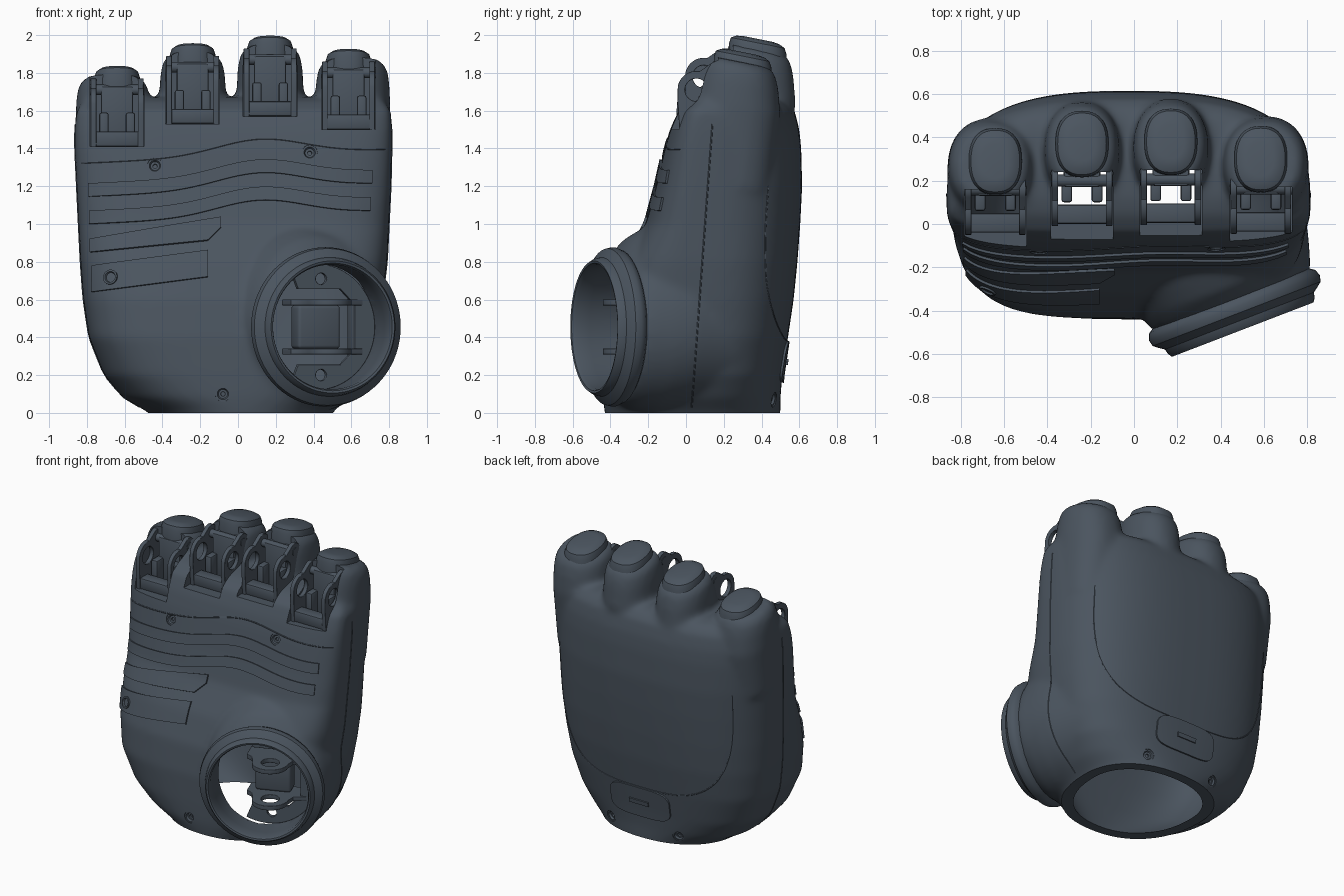
import bpy, bmesh, math
from math import sin, cos, pi, radians, exp
from mathutils import Vector, Matrix
from mathutils.bvhtree import BVHTree

if "Cube" in bpy.data.objects:
    bpy.data.objects.remove(bpy.data.objects["Cube"])

mat = bpy.data.materials.new("slate_plastic")
mat.diffuse_color = (0.07, 0.09, 0.115, 1)
mat.use_nodes = True
mat.node_tree.nodes["Principled BSDF"].inputs["Base Color"].default_value = mat.diffuse_color

def mesh(name, bm):
    bmesh.ops.recalc_face_normals(bm, faces=bm.faces)
    me = bpy.data.meshes.new(name)
    bm.to_mesh(me)
    bm.free()
    me.materials.append(mat)
    o = bpy.data.objects.new(name, me)
    bpy.context.collection.objects.link(o)
    return o

def bake(o):
    dg = bpy.context.evaluated_depsgraph_get()
    me = bpy.data.meshes.new_from_object(o.evaluated_get(dg))
    if o.type == 'MESH':
        o.modifiers.clear()
        o.data = me
        return o
    new = bpy.data.objects.new(o.name, me)
    new.matrix_world = o.matrix_basis.copy()
    bpy.context.collection.objects.link(new)
    bpy.data.objects.remove(o)
    return new

def loft(bm, rings):
    rows = [[bm.verts.new(p) for p in r] for r in rings]
    n = len(rows[0])
    for a, b in zip(rows, rows[1:]):
        for i in range(n):
            bm.faces.new((a[i], a[(i + 1) % n], b[(i + 1) % n], b[i]))
    bm.faces.new(rows[0][::-1])
    bm.faces.new(rows[-1])

def oval(z, x0, x1, y0, y1, ymid=None, n=2.0, nf=None, seg=72, m=Matrix()):
    # superellipse ring; nf is the squareness of the front half
    cx, rx = (x0 + x1) / 2, (x1 - x0) / 2
    cy = (y0 + y1) / 2 if ymid is None else ymid
    pts = []
    for i in range(seg):
        c, s = cos(2 * pi * i / seg), sin(2 * pi * i / seg)
        ry, k = ((y1 - cy), n) if s > 0 else ((cy - y0), nf or n)
        pts.append(m @ Vector((cx + rx * math.copysign(abs(c) ** (2 / k), c),
                               cy + ry * math.copysign(abs(s) ** (2 / k), s), z)))
    return pts

def box(bm, x0, x1, y0, y1, z0, z1, m=Matrix()):
    t = Matrix.Translation(((x0 + x1) / 2, (y0 + y1) / 2, (z0 + z1) / 2))
    s = Matrix.Diagonal((x1 - x0, y1 - y0, z1 - z0, 1))
    bmesh.ops.create_cube(bm, size=1, matrix=m @ t @ s)

def cyl(bm, r, h, m):
    bmesh.ops.create_cone(bm, cap_ends=True, segments=40, radius1=r, radius2=r, depth=h, matrix=m)

def lathe(name, prof, m, n=72):
    # closed profile of (radius, height) pairs turned about local z
    bm = bmesh.new()
    rows = [[bm.verts.new(m @ Vector((r * cos(2 * pi * i / n), r * sin(2 * pi * i / n), d)))
             for i in range(n)] for r, d in prof]
    for a, b in zip(rows, rows[1:] + rows[:1]):
        for i in range(n):
            bm.faces.new((a[i], a[(i + 1) % n], b[(i + 1) % n], b[i]))
    return mesh(name, bm)

def curve(name, loops, dim='2D', cyclic=True):
    cu = bpy.data.curves.new(name, 'CURVE')
    cu.dimensions = dim
    for pts in loops:
        sp = cu.splines.new('POLY')
        sp.points.add(len(pts) - 1)
        for p, q in zip(sp.points, pts):
            p.co = (q[0], q[1], q[2] if dim == '3D' else 0, 1)
        sp.use_cyclic_u = cyclic
    cu.materials.append(mat)
    o = bpy.data.objects.new(name, cu)
    bpy.context.collection.objects.link(o)
    return o

def plate(name, loops, thick, m):
    o = curve(name, loops)
    o.data.fill_mode = 'BOTH'
    o.data.extrude = thick / 2 - 0.004
    o.data.bevel_depth = 0.004
    o.data.offset = -0.004
    o.matrix_basis = m
    return bake(o)

def arc(cx, cy, r, a0, a1, n=14):
    return [(cx + r * cos(radians(a0 + (a1 - a0) * i / n)),
             cy + r * sin(radians(a0 + (a1 - a0) * i / n))) for i in range(n + 1)]

def ring(cx, cy, r):
    return arc(cx, cy, r, 0, 350, 35)

# palm sections: z, xmin, xmax, yfront, yback
PALM = [(-.1, -.40, .45, -.41, .49), (0, -.47, .50, -.43, .50), (.08, -.61, .58, -.44, .50),
        (.2, -.71, .66, -.44, .51), (.4, -.79, .73, -.435, .54), (.6, -.82, .765, -.405, .57),
        (.8, -.835, .79, -.33, .59), (1.0, -.845, .80, -.215, .605), (1.2, -.855, .81, -.16, .615),
        (1.4, -.865, .815, -.115, .61), (1.5, -.865, .815, -.085, .60), (1.6, -.855, .81, -.04, .575),
        (1.65, -.82, .77, .04, .53), (1.67, -.72, .67, .12, .46)]
# fingers: centre x, top z, y shift, outward widening
FINGERS = [(-.64, 1.84, -.08, -.022), (-.24, 1.96, 0, 0), (.17, 2.0, .01, 0), (.585, 1.93, -.07, .022)]
# thumb frame: local z points out of the socket
TA = radians(21)
THUMB = Matrix(((cos(TA), 0, sin(TA), .465), (sin(TA), 0, -cos(TA), -.391),
                (0, 1, 0, .455), (0, 0, 0, 1)))

def palm_rings(inset, zmax):
    return [oval(z, a + inset, b - inset, f + inset, k - inset, .1, min(2.7, 2.2 + 2 * max(z, 0)),
                 min(3.8, 2.2 + 5 * max(z, 0))) for z, a, b, f, k in PALM if z <= zmax]

def tilt(pts, y0):
    # slope a ring down toward the back of the hand
    return [p - Vector((0, 0, .2 * (p.y - y0))) for p in pts]

# palm shell: palm, knuckle columns and thumb stem fused into one skin
bm = bmesh.new()
loft(bm, palm_rings(0, 2))
for x, t, dy, ox in FINGERS:
    w = abs(ox)
    loft(bm, [tilt(oval(z, x + ox - rx - w, x + ox + rx + w, y + dy - ry, y + dy + ry, n=2.2, seg=40), .3 + dy)
              for z, y, rx, ry in ((1.2, .30, .17, .22), (t - .3, .335, .178, .235), (t - .17, .345, .172, .215),
                                   (t - .1, .35, .16, .195), (t - .06, .355, .125, .16))])
loft(bm, [oval(d, -rx, rx, -lo, hi, 0, m=THUMB) for d, rx, lo, hi in
          ((-.55, .46, .45, .5), (-.3, .46, .45, .54), (-.2, .44, .45, .53), (-.1, .41, .43, .475), (-.03, .385, .39, .39))])
palm = mesh("palm_shell", bm)
rm = palm.modifiers.new("fuse", 'REMESH')
rm.mode = 'VOXEL'
rm.voxel_size = 0.018
sm = palm.modifiers.new("soften", 'SMOOTH')
sm.factor, sm.iterations = 0.5, 14
bake(palm)
skin = BVHTree.FromObject(palm, bpy.context.evaluated_depsgraph_get())

def hit(x, z, side=-1, lift=0.0):
    p = skin.ray_cast(Vector((x, 2 * side, z)), Vector((0, -side, 0)))[0]
    return (p or Vector((x, 0, z))) + Vector((0, side * lift, 0))

# cutters: hollow, base, thumb hole, finger slots, screw recesses
SCREWS = [(-.44, 1.31, -1), (.38, 1.38, -1), (-.67, .715, -1), (-.08, .1, -1), (-.27, .07, 1), (.27, .07, 1)]
def screw_matrix(x, z, side, lift=0.0):
    p, n = skin.ray_cast(Vector((x, 2 * side, z)), Vector((0, -side, 0)))[:2]
    return Matrix.Translation(p + n * lift) @ n.to_track_quat('Z', 'Y').to_matrix().to_4x4()

cuts = [bmesh.new() for _ in range(6)]
loft(cuts[0], palm_rings(.07, 1.45))
box(cuts[1], -2, 2, -2, 2, -.5, 0)
cyl(cuts[2], .335, .7, THUMB @ Matrix.Translation((0, 0, -.12)))
for x, t, dy, ox in FINGERS:
    box(cuts[3], x - .143, x + .143, -.5, .24 + dy, t - .43, t + .1)
    box(cuts[4], x - .14, x + .14, .08 + dy / 2, .34 + dy, 1.3, t - .15)
for s in SCREWS:
    cyl(cuts[5], .04, .06, screw_matrix(*s))
for c in cuts:
    cutter = mesh("cutter", c)
    cutter.hide_render = True
    b = palm.modifiers.new("cut", 'BOOLEAN')
    b.operation, b.solver, b.object = 'DIFFERENCE', 'EXACT', cutter
    bake(palm)
    bpy.data.objects.remove(cutter)

# screws
for s in SCREWS:
    lift = .02 if s[0] == -.67 else -.006
    lathe("screw", [(.04, -.035), (.04, 0), (.03, 0), (.024, -.012), (.012, -.012), (.010, -.035)],
          screw_matrix(*s, lift), 28)

# raised grip strips and rear cover that follow the skin
def strip(name, x0, x1, lo, hi, side=-1, nx=40, nz=5):
    bm = bmesh.new()
    xs = [x0 + (x1 - x0) * i / nx for i in range(nx + 1)]
    g = [[bm.verts.new(hit(x, lo(x) + (hi(x) - lo(x)) * j / nz, side, .003)) for j in range(nz + 1)] for x in xs]
    for i in range(nx):
        for j in range(nz):
            bm.faces.new((g[i][j], g[i + 1][j], g[i + 1][j + 1], g[i][j + 1]))
    o = mesh(name, bm)
    md = o.modifiers.new("thick", 'SOLIDIFY')
    md.thickness, md.offset = .018, 0
    return bake(o)

def wave(x):
    return 1.25 + .045 * x + .085 * exp(-((x - .12) / .33) ** 2)

strip("grip_strip", -.79, .71, lambda x: wave(x) - .07, wave)
strip("grip_strip", -.785, .70, lambda x: wave(x) - .215, lambda x: wave(x) - .145)
strip("grip_strip", -.78, -.09, lambda x: .85 + .1 * (x + .78) + max(0, x + .16) * .9, lambda x: .92 + .17 * (x + .78))
strip("grip_strip", -.77, -.16, lambda x: .64 + .13 * (x + .77), lambda x: .78 + .13 * (x + .77))
def bulge(x, h, w):
    return h * max(.04, 1 - abs(x / w) ** 4) ** .25
strip("rear_cover", -.235, .235, lambda x: .27 - bulge(x, .11, .235), lambda x: .27 + bulge(x, .11, .235), 1)
strip("rear_cover_latch", -.075, .075, lambda x: .255, lambda x: .285, 1, 8, 2).location.y = .009

# seam lines
def seam(pts):
    o = curve("seam_line", [pts], '3D', False)
    o.data.bevel_depth = .004
    o.data.bevel_resolution = 1
    bake(o)

seam([hit(-.83 + 1.61 * i / 50, wave(-.83 + 1.61 * i / 50) + .11) for i in range(51)])
seam([hit(.7 * math.copysign(abs(sin(a)) ** .6, sin(a)), 1.2 - .82 * max(0, cos(a)) ** .6, 1)
      for a in [-pi / 2 + pi * i / 60 for i in range(61)]])
for sx in (-1, 1):
    pts = [skin.ray_cast(Vector((2 * sx, .03 + .11 * i / 30, .03 + 1.5 * i / 30)), Vector((-sx, 0, 0)))[0]
           for i in range(31)]
    seam([p for p in pts if p])

# finger joints: knuckle pad, pair of drilled ears, base, core block and pivot pin
SIDE = Matrix.Rotation(radians(90), 4, 'Z') @ Matrix.Rotation(radians(90), 4, 'X')
EAR = [(.27, -.43), (0, -.43), (-.01, -.28)] + arc(.09, -.22, .1, 170, 80) + arc(.2, -.13, .06, 130, 0) + [(.27, -.2)]
for x, t, dy, ox in FINGERS:
    y = dy * .5
    bm = bmesh.new()
    loft(bm, [tilt(oval(t - .004 - d, x - r, x + r, .37 + dy - q, .37 + dy + q, n=2.4, seg=40), .36 + dy)
              for d, r, q in ((.14, .125, .155), (.065, .122, .152), (.035, .112, .142), (.02, .09, .115), (.014, .06, .08))])
    mesh("knuckle_pad", bm)
    for s in (-1, 1):
        plate("joint_ear", [EAR, ring(.09, -.22, .06)], .03,
              Matrix.Translation((x + s * .125, y, t)) @ SIDE)
    bm = bmesh.new()
    box(bm, x - .12, x + .12, y, y + .09, t - .43, t - .35)
    box(bm, x - .085, x + .085, y + .17, y + .26, t - .43, t - .11)
    for s in (-1, 1):
        box(bm, x + s * .07 - .025, x + s * .07 + .025, y + .1, y + .2, t - .43, t - .25)
    core = mesh("joint_core", bm)
    bv = core.modifiers.new("round", 'BEVEL')
    bv.width, bv.segments = .012, 2
    bake(core)
    bm = bmesh.new()
    cyl(bm, .028, .286, Matrix.Translation((x, y + .2, t - .13)) @ Matrix.Rotation(pi / 2, 4, 'Y'))
    mesh("joint_pin", bm)

# thumb socket collar
lathe("thumb_collar", [(.335, -.12), (.405, -.12), (.375, -.075), (.38, -.055), (.41, -.035), (.422, -.005),
                       (.415, .025), (.39, .045), (.368, .06), (.362, .085), (.35, .103), (.338, .1),
                       (.33, .08), (.333, .0)], THUMB)

# thumb mechanism: open frame, two drilled lugs and core block
plate("thumb_frame", [arc(0, 0, .335, -115, 115, 40) + [(-.1, .2), (.14, .2), (.22, .12), (.22, -.12), (.14, -.2), (-.1, -.2)],
                      ring(.03, .255, .03), ring(.03, -.255, .03)], .03, THUMB @ Matrix.Translation((0, 0, -.16)))
LUG = [(-.18, -.28), (.24, -.28), (.24, -.15), (.14, -.12)] + arc(0, -.06, .12, 0, 180) + [(-.14, -.12), (-.18, -.15)]
for s in (-1, 1):
    plate("thumb_lug", [LUG, ring(0, -.06, .06)], .032,
          THUMB @ Matrix.Translation((.04, s * .13, 0)) @ Matrix.Rotation(pi / 2, 4, 'X'))
bm = bmesh.new()
box(bm, -.09, .15, -.115, .115, -.29, -.17, THUMB)
box(bm, .22, .26, -.22, .22, -.27, -.17, THUMB)
core = mesh("thumb_core", bm)
bv = core.modifiers.new("round", 'BEVEL')
bv.width, bv.segments = .018, 3
bake(core)

# shading
for o in bpy.data.objects:
    o.select_set(o.type == 'MESH')
bpy.context.view_layer.objects.active = palm
bpy.ops.object.shade_smooth_by_angle(angle=radians(35))
